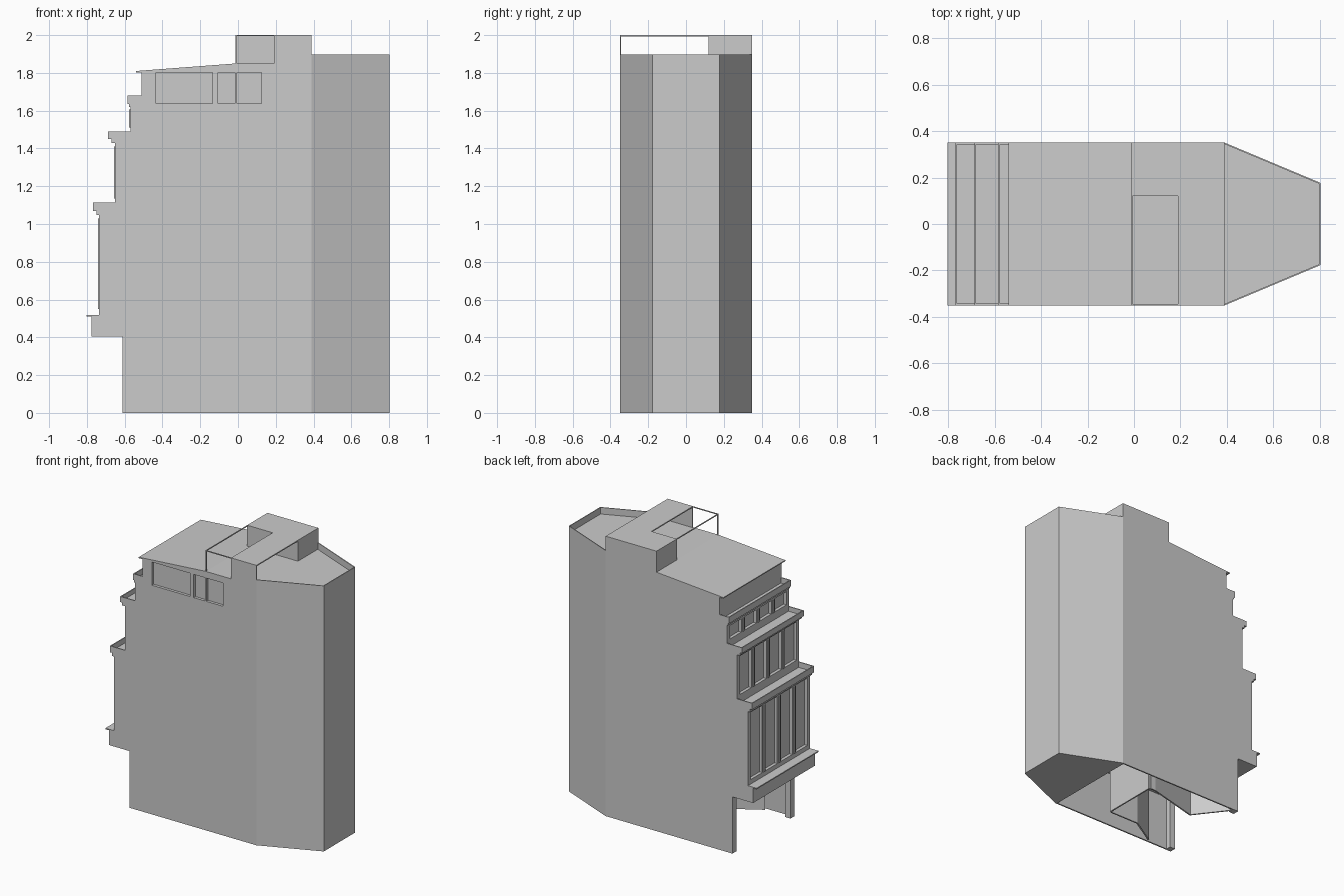
import bpy, bmesh
from mathutils import Vector

if "Cube" in bpy.data.objects:
    bpy.data.objects.remove(bpy.data.objects["Cube"])

W = 0.35  # half depth of the building


def make(name, bm):
    bmesh.ops.recalc_face_normals(bm, faces=bm.faces)
    me = bpy.data.meshes.new(name)
    bm.to_mesh(me)
    bm.free()
    ob = bpy.data.objects.new(name, me)
    bpy.context.collection.objects.link(ob)
    return ob


def add_box(bm, x0, x1, y0, y1, z0, z1):
    vs = bmesh.ops.create_cube(bm, size=1)["verts"]
    for v in vs:
        v.co = Vector((x1 if v.co.x > 0 else x0, y1 if v.co.y > 0 else y0, z1 if v.co.z > 0 else z0))


def boxes(name, items):
    bm = bmesh.new()
    for b in items:
        add_box(bm, *b)
    return make(name, bm)


def add_prism(bm, pts, direction):
    f = bm.faces.new([bm.verts.new(p) for p in pts])
    r = bmesh.ops.extrude_face_region(bm, geom=[f])
    bmesh.ops.translate(bm, vec=direction, verts=[v for v in r["geom"] if isinstance(v, bmesh.types.BMVert)])


def plan_wall(bm, a, b, t, z0, z1):
    """Thin upright wall from plan point a to b, thickened to the left."""
    a, b = Vector(a), Vector(b)
    d = (b - a).normalized()
    n = Vector((-d.y, d.x)) * t
    add_prism(bm, [(p.x, p.y, z0) for p in (a, b, b + n, a + n)], (0, 0, z1 - z0))


# Main body: stepped side profile extruded across the depth
profile = [(-.612, 0), (-.612, .405), (-.775, .405), (-.775, .512), (-.735, .512),
           (-.735, 1.07), (-.65, 1.07), (-.65, 1.45), (-.57, 1.45), (-.57, 1.635),
           (-.51, 1.635), (-.51, 1.803), (-.54, 1.803), (-.54, 1.81), (-.01, 1.85),
           (.39, 1.85), (.39, 0)]
bm = bmesh.new()
add_prism(bm, [(x, -W, z) for x, z in profile], (0, 2 * W, 0))
body = make("main_body", bm)

# Cutter: open ground floor, street windows, side windows
cuts = [(-.7, .38, -.34, .34, -.1, .395)]
for x, z0, z1 in ((-.735, .55, 1.03), (-.65, 1.135, 1.41), (-.57, 1.51, 1.605)):
    for i in range(4):
        y = -.255 + .17 * i
        cuts.append((x - .05, x + .022, y - .065, y + .065, z0, z1))
for x0, x1 in ((-.435, -.135), (-.105, -.015), (-.005, .125)):
    cuts.append((x0, x1, -.4, -W + .02, 1.637, 1.803))
cutter = boxes("opening_cutter", cuts)
cutter.hide_render = True
cutter.hide_viewport = True
mod = body.modifiers.new("openings", "BOOLEAN")
mod.operation = "DIFFERENCE"
mod.solver = "EXACT"
mod.object = cutter

# Narrow mullions flanking each pier on the street front
mull = []
for x, z0, z1 in ((-.735, .55, 1.03), (-.65, 1.135, 1.41), (-.57, 1.51, 1.605)):
    for y in (-.17, 0, .17):
        mull.append((x - .006, x + .005, y - .008, y + .008, z0, z1))
boxes("window_mullions", mull)

# Balcony ledges: moulding below, floor, and thin rim on three sides
for i, (wall, mould, edge, back, zm, z0, z1) in enumerate((
        (-.735, -.75, -.768, -.65, 1.047, 1.07, 1.115),
        (-.65, -.67, -.687, -.57, 1.43, 1.45, 1.49),
        (-.57, -.576, -.584, -.51, 1.62, 1.635, 1.68))):
    t = .007
    boxes(f"balcony_ledge_{i + 1}", [
        (mould, wall + .005, -W, W, zm, z0),
        (edge, back + .005, -W, W, z0, z0 + .006),
        (edge, edge + t, -W, W, z0, z1),
        (edge, back, -W, -W + t, z0, z1),
        (edge, back, W - t, W, z0, z1)])

# Canopy lip above the entrance
boxes("canopy_lip", [(-.803, -.73, -W, W, .51, .518)])

# Entrance pillars and lobby walls
boxes("entrance_pillars", [(-.612, -.57, s * .325 - .02, s * .325 + .02, 0, .4) for s in (-1, 1)])
bm = bmesh.new()
lobby = [(-.57, .32), (-.4, .1), (-.01, .2), (.03, .2), (.03, 0), (.03, -.2), (-.2, -.2), (-.4, -.32)]
for a, b in zip(lobby, lobby[1:]):
    plan_wall(bm, a, b, .01, 0, .4)
make("lobby_walls", bm)

# Tapered rear block with a parapet around its flat roof
plan = [(.39, -W), (.802, -.177), (.802, .177), (.39, W)]
bm = bmesh.new()
add_prism(bm, [(x, y, 0) for x, y in plan], (0, 0, 1.85))
make("rear_block", bm)
bm = bmesh.new()
for a, b in zip(plan, plan[1:]):
    plan_wall(bm, a, b, .006, 1.85, 1.897)
make("rear_parapet", bm)

# Rooftop room: solid part, front wall and roof slab
boxes("rooftop_room", [(-.012, .39, .12, W, 1.84, 2)])
boxes("rooftop_front_wall", [(.19, .39, -W, -W + .007, 1.84, 2)])
boxes("rooftop_canopy", [(.19, .39, -W, .12, 1.992, 2)])

# Slim frame around the open rooftop terrace
t = .006
boxes("terrace_frame", [
    (-.012, -.012 + t, -W, .12, 2 - t, 2),
    (-.012, .19, -W, -W + t, 2 - t, 2),
    (-.012, -.012 + t, -W, -W + t, 1.84, 2)])
